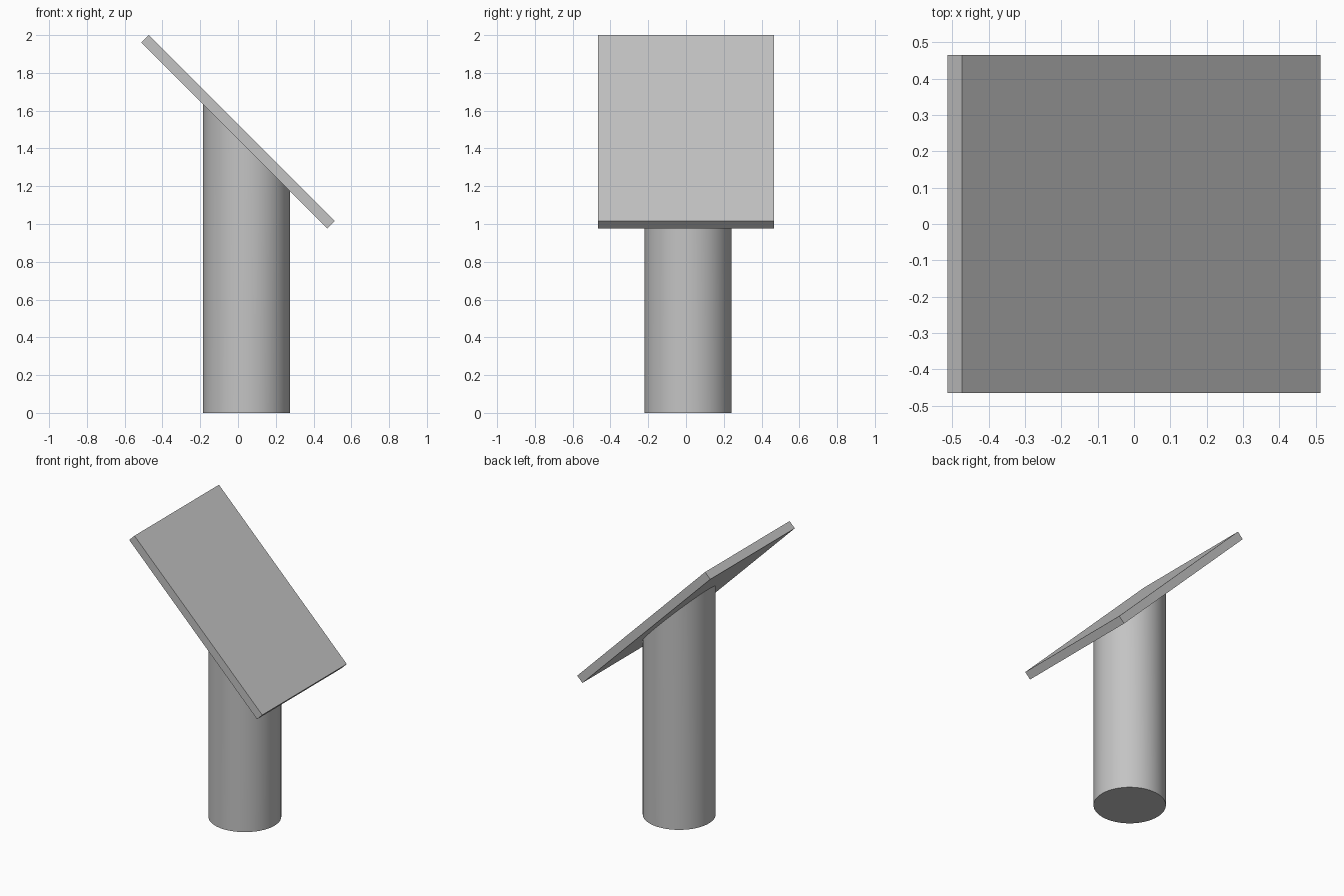
import bpy
import bmesh
import math
from mathutils import Matrix

if "Cube" in bpy.data.objects:
    bpy.data.objects.remove(bpy.data.objects["Cube"], do_unlink=True)

# Dimensions
TILT = math.radians(45)
PANEL_LENGTH, PANEL_DEPTH, PANEL_THICK = 1.393, 0.93, 0.0566
PANEL_Z = 1.4875
POST_RADIUS, POST_X, POST_Y = 0.23, 0.045, 0.011
# Height of the panel's underside on the centre line
UNDERSIDE_Z = PANEL_Z - PANEL_THICK / 2 / math.cos(TILT)

# One plain grey for everything
GREY = (0.55, 0.55, 0.55, 1.0)
grey = bpy.data.materials.new("light grey")
grey.use_nodes = True
grey.diffuse_color = GREY
grey.node_tree.nodes["Principled BSDF"].inputs["Base Color"].default_value = GREY


def add_object(name, bm):
    mesh = bpy.data.meshes.new(name)
    bm.to_mesh(mesh)
    bm.free()
    mesh.materials.append(grey)
    obj = bpy.data.objects.new(name, mesh)
    bpy.context.collection.objects.link(obj)
    return obj


# Tilted panel
bm = bmesh.new()
bmesh.ops.create_cube(bm, size=1, matrix=Matrix.Diagonal(
    (PANEL_LENGTH, PANEL_DEPTH, PANEL_THICK, 1)))
panel = add_object("tilted_panel", bm)
panel.location.z = PANEL_Z
panel.rotation_euler.y = TILT

# Round post, its top cut on the slant to meet the panel
bm = bmesh.new()
bmesh.ops.create_cone(bm, cap_ends=True, segments=64, radius1=POST_RADIUS,
                      radius2=POST_RADIUS, depth=1,
                      matrix=Matrix.Translation((POST_X, POST_Y, 0.5)))
for v in bm.verts:
    if v.co.z > 0.5:
        v.co.z = UNDERSIDE_Z - v.co.x * math.tan(TILT)
post = add_object("round_post", bm)

# Smooth the post's side, keep its rims sharp
bpy.ops.object.select_all(action="DESELECT")
post.select_set(True)
bpy.context.view_layer.objects.active = post
bpy.ops.object.shade_smooth_by_angle(angle=math.radians(30))
